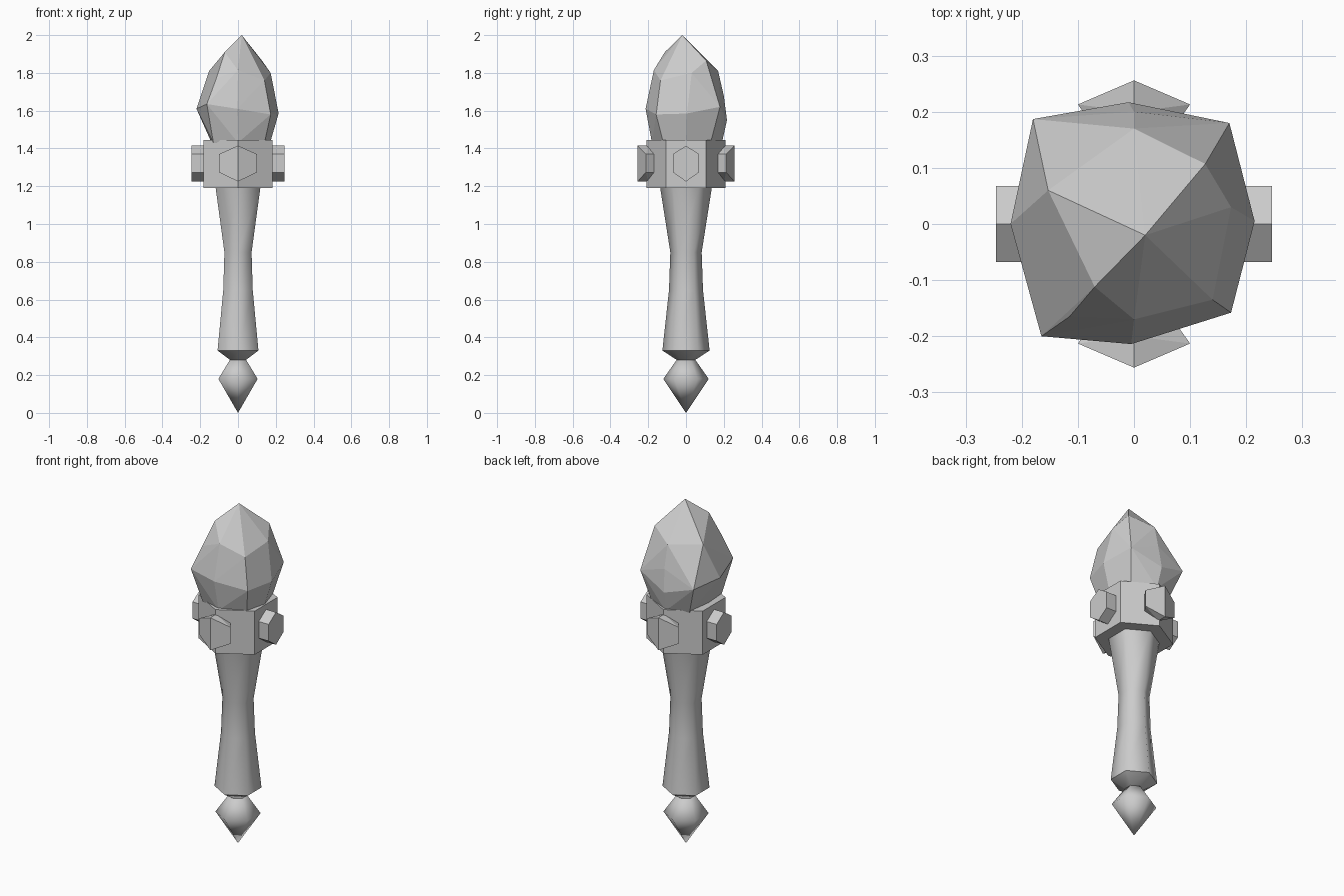
import bpy, bmesh, math

cube = bpy.data.objects.get("Cube")
if cube:
    bpy.data.objects.remove(cube, do_unlink=True)

GREY = (0.6, 0.6, 0.6, 1)
stone = bpy.data.materials.new("plain_grey")
stone.use_nodes = True
stone.diffuse_color = GREY
stone.node_tree.nodes["Principled BSDF"].inputs["Base Color"].default_value = GREY


def add_object(name, bm, smooth=False):
    bmesh.ops.recalc_face_normals(bm, faces=bm.faces[:])
    for face in bm.faces:
        face.smooth = smooth
    mesh = bpy.data.meshes.new(name)
    bm.to_mesh(mesh)
    bm.free()
    mesh.materials.append(stone)
    obj = bpy.data.objects.new(name, mesh)
    bpy.context.collection.objects.link(obj)
    return obj


def hex_lathe(name, profile, smooth=False):
    """Six-sided turned part from (radius, height) pairs, corners on the y axis."""
    bm = bmesh.new()
    rings = []
    for radius, z in profile:
        if radius == 0:
            rings.append([bm.verts.new((0, 0, z))] * 6)
            continue
        angles = [math.radians(30 + 60 * i) for i in range(6)]
        rings.append([bm.verts.new((radius * math.cos(a), radius * math.sin(a), z))
                      for a in angles])
    for low, high in zip(rings, rings[1:]):
        for i in range(6):
            j = (i + 1) % 6
            corners = list(dict.fromkeys([low[i], low[j], high[j], high[i]]))
            bm.faces.new(corners)
    for ring in (rings[0], rings[-1]):
        if ring[0] is not ring[1]:
            bm.faces.new(ring)
    obj = add_object(name, bm, smooth)
    if smooth:
        bpy.ops.object.select_all(action='DESELECT')
        obj.select_set(True)
        bpy.context.view_layer.objects.active = obj
        bpy.ops.object.shade_smooth_by_angle(angle=math.radians(63))
    return obj


def hull(name, points):
    """Flat-faced convex solid around the points."""
    bm = bmesh.new()
    for p in points:
        bm.verts.new(p)
    result = bmesh.ops.convex_hull(bm, input=bm.verts[:])
    spare = {v for v in result["geom_interior"] + result["geom_unused"]
             if isinstance(v, bmesh.types.BMVert)}
    bmesh.ops.delete(bm, geom=list(spare), context='VERTS')
    bmesh.ops.dissolve_limit(bm, angle_limit=math.radians(1),
                             verts=bm.verts[:], edges=bm.edges[:])
    return add_object(name, bm)


# Handle, its flared foot and the pointed finial
hex_lathe("grip", [(0.125, 0.33), (0.09, 0.65), (0.083, 0.85), (0.138, 1.2)], True)
hex_lathe("grip_foot", [(0.048, 0.28), (0.125, 0.33)], True)
hex_lathe("finial", [(0, 0), (0.12, 0.18), (0.05, 0.28)], True)

# Collar
hex_lathe("collar", [(0.21, 1.19), (0.21, 1.445)])

# Hexagonal studs: flat ones on the sides, bent ones around the front and back corners
OUTLINE = [(0, 1.415), (1, 1.37), (1, 1.273), (0, 1.225), (-1, 1.273), (-1, 1.37)]


def stud_points(base_mid, base_side, outer_mid, outer_side):
    """Each side is (half width, distance out); gives (across, out, height)."""
    points = []
    for mid, (width, out) in ((base_mid, base_side), (outer_mid, outer_side)):
        points += [(s * width, out if s else mid, z) for s, z in OUTLINE]
    return points


flat_stud = stud_points(0.17, (0.068, 0.17), 0.246, (0.068, 0.246))
bent_stud = stud_points(0.2, (0.068, 0.168), 0.256, (0.1, 0.213))
for sign, side, end in ((1, "left", "back"), (-1, "right", "front")):
    hull(side + "_stud", [(sign * d, w, z) for w, d, z in flat_stud])
    hull(end + "_stud", [(w, sign * d, z) for w, d, z in bent_stud])

# Faceted crystal head
crown = [(0.02, -0.02, 2), (-0.07, -0.112, 1.91), (0.127, 0.107, 1.865),
         (-0.153, 0.06, 1.81), (0, -0.17, 1.815), (0.173, 0.03, 1.8),
         (0, 0.17, 1.81), (0.14, -0.135, 1.76), (-0.115, -0.165, 1.77)]
girdle = [(-0.22, 0, 1.61), (-0.18, 0.187, 1.6), (-0.01, 0.217, 1.55),
          (0.17, 0.18, 1.62), (0.215, 0.005, 1.585), (0.173, -0.158, 1.58),
          (-0.005, -0.214, 1.61), (-0.165, -0.2, 1.635), (0, 0.2, 1.68)]
base = [(0.17, 0), (0.13, 0.13), (0, 0.19), (-0.12, 0.14),
        (-0.14, 0), (-0.13, -0.14), (0, -0.18), (0.14, -0.12)]
hull("crystal_head", crown + girdle + [(x, y, 1.43) for x, y in base])
